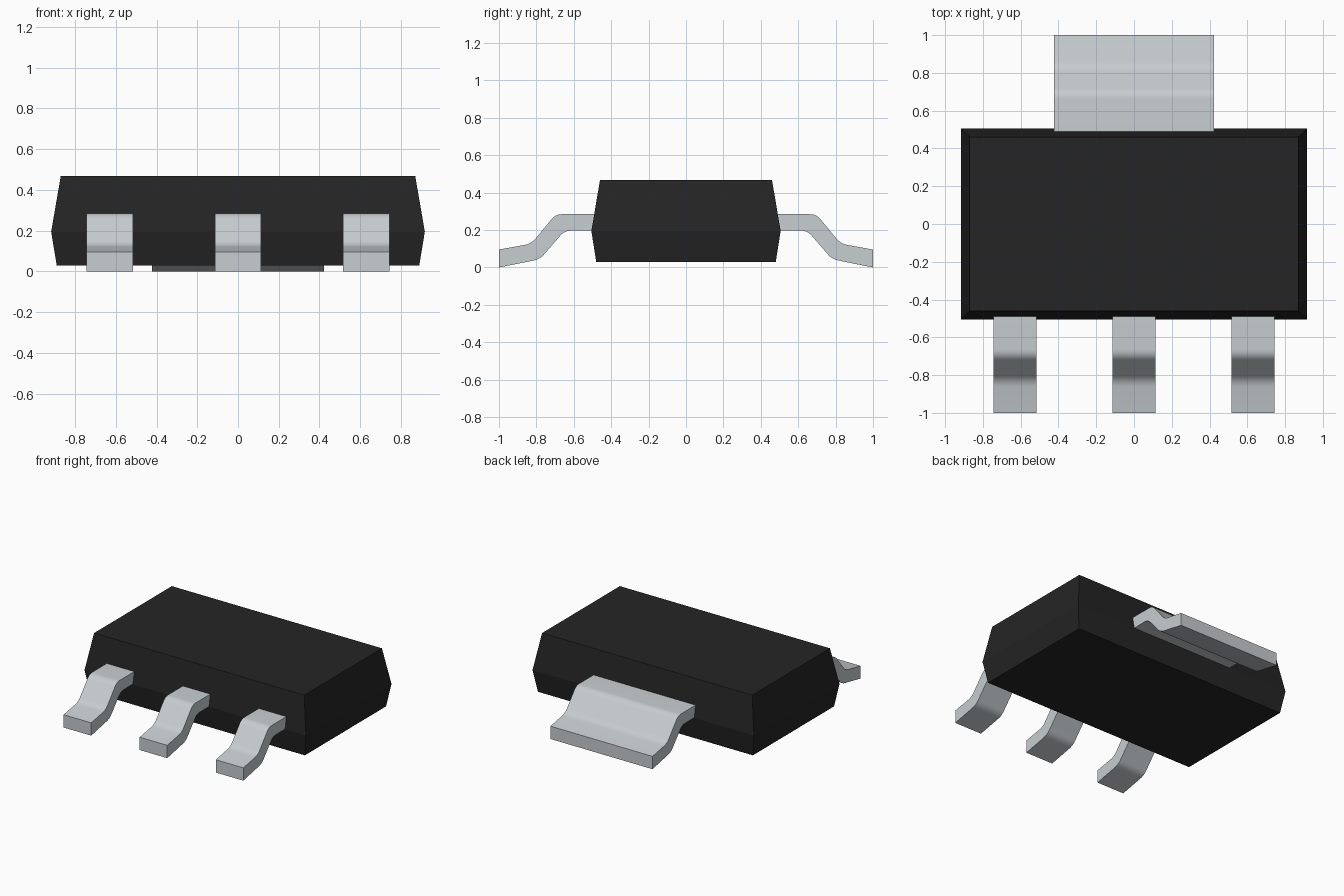
import bpy, bmesh, math
from mathutils import Vector

cube = bpy.data.objects.get("Cube")
if cube:
    bpy.data.objects.remove(cube, do_unlink=True)


def material(name, rgb):
    mat = bpy.data.materials.new(name)
    mat.use_nodes = True
    mat.diffuse_color = (*rgb, 1)
    bsdf = next(n for n in mat.node_tree.nodes if n.type == 'BSDF_PRINCIPLED')
    bsdf.inputs["Base Color"].default_value = (*rgb, 1)
    return mat


black = material("black plastic", (0.018, 0.018, 0.018))
metal = material("tinned metal", (0.57, 0.61, 0.63))


def finish(name, bm, mat):
    bmesh.ops.recalc_face_normals(bm, faces=bm.faces)
    mesh = bpy.data.meshes.new(name)
    bm.to_mesh(mesh)
    bm.free()
    mesh.materials.append(mat)
    obj = bpy.data.objects.new(name, mesh)
    bpy.context.collection.objects.link(obj)
    return obj


# Body: three rectangular rings, widest at the mould parting line
def build_body():
    bm = bmesh.new()
    rings = []
    for hx, hy, z in ((0.89, 0.48, 0.03), (0.917, 0.506, 0.195), (0.87, 0.46, 0.467)):
        rings.append([bm.verts.new((sx * hx, sy * hy, z))
                      for sx, sy in ((-1, -1), (1, -1), (1, 1), (-1, 1))])
    for low, high in zip(rings, rings[1:]):
        for i in range(4):
            j = (i + 1) % 4
            bm.faces.new((low[i], low[j], high[j], high[i]))
    bm.faces.new(rings[0][::-1])
    bm.faces.new(rings[-1])
    finish("body", bm, black)


def rounded(corner, before, after, setback=0.035, steps=5):
    """Replace a bend by a short quadratic curve."""
    c = Vector(corner)
    a = c + (Vector(before) - c).normalized() * setback
    b = c + (Vector(after) - c).normalized() * setback
    return [a.lerp(c, t / steps).lerp(c.lerp(b, t / steps), t / steps)
            for t in range(steps + 1)]


# Gull-wing side profile (distance outward, height), thickened and rounded at bends
TOP = [(0.44, 0.285), (0.697, 0.285), (0.827, 0.127), (1.0, 0.096)]
BOTTOM = [(1.0, 0.0), (0.781, 0.044), (0.649, 0.197), (0.44, 0.197)]


def bent(line):
    points = [Vector(line[0])]
    for i in (1, 2):
        points += rounded(line[i], line[i - 1], line[i + 1])
    return points + [Vector(line[-1])]


def build_lead(name, x, width, side):
    bm = bmesh.new()
    outline = [bm.verts.new((x - width / 2, side * p.x, p.y))
               for p in bent(TOP) + bent(BOTTOM)]
    face = bm.faces.new(outline)
    grown = bmesh.ops.extrude_face_region(bm, geom=[face])["geom"]
    bmesh.ops.translate(bm, vec=(width, 0, 0),
                        verts=[v for v in grown if isinstance(v, bmesh.types.BMVert)])
    obj = finish(name, bm, metal)
    bpy.ops.object.select_all(action='DESELECT')
    obj.select_set(True)
    bpy.context.view_layer.objects.active = obj
    bpy.ops.object.shade_smooth_by_angle(angle=math.radians(30))


build_body()
# Three narrow leads in front, one wide heat tab behind
for label, x in (("right", -0.63), ("middle", 0), ("left", 0.63)):
    build_lead(label + "_front_lead", x, 0.228, -1)
build_lead("back_tab", 0, 0.845, 1)
